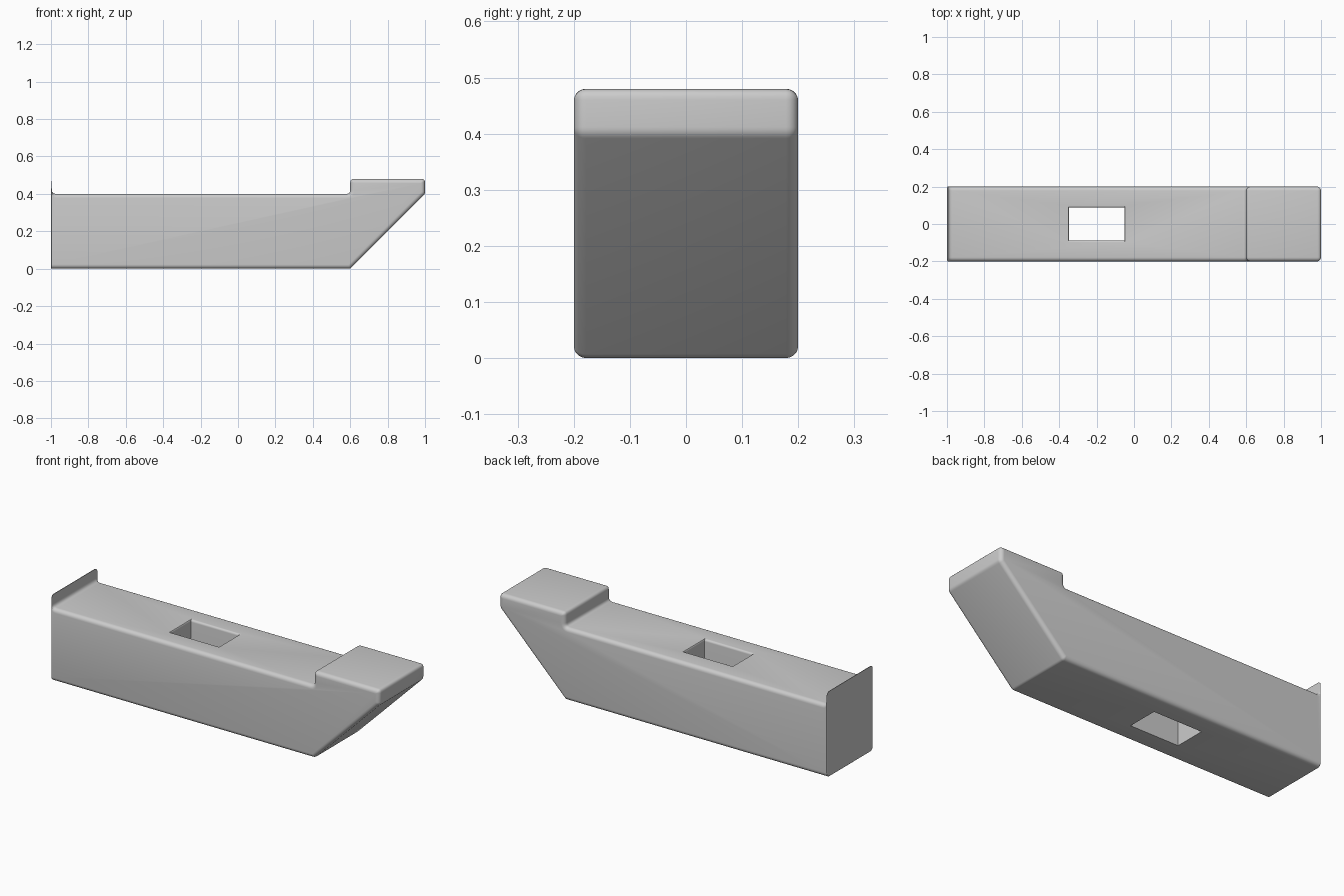
import bpy
import bmesh
import math
from mathutils import Vector

cube = bpy.data.objects.get("Cube")
if cube:
    bpy.data.objects.remove(cube)

HALF_WIDTH = 0.2
RIM = 0.022
STEPS = 5

# Side profile, counter-clockwise:
# x, z, corner rounding, rim inset of the edge that starts here
PROFILE = [
    (-1, 0, 0.005, 1),
    (0.6, 0, 0.01, 1),
    (1, 0.4, 0.012, 1),
    (1, 0.48, 0.02, 1),
    (0.6, 0.48, 0.02, 1),
    (0.6, 0.4, 0.02, 1),
    (-0.995, 0.4, 0.022, 0),
    (-0.997, 0.47, 0, 1),
    (-1, 0.47, 0, 0.15),
]


def inset_profile(d):
    """Inset the profile by d, then round its corners."""
    pts = [Vector((x, z)) for x, z, _, _ in PROFILE]
    n = len(pts)
    lines = []
    for i in range(n):
        along = (pts[(i + 1) % n] - pts[i]).normalized()
        normal = Vector((-along.y, along.x))
        lines.append((along, normal, normal.dot(pts[i]) + d * PROFILE[i][3]))
    corners, turns = [], []
    for i in range(n):
        (a, n1, c1), (b, n2, c2) = lines[i - 1], lines[i]
        det = n1.x * n2.y - n1.y * n2.x
        corners.append(Vector((c1 * n2.y - c2 * n1.y,
                               n1.x * c2 - n2.x * c1)) / det)
        turns.append(math.atan2(a.x * b.y - a.y * b.x, a.dot(b)))
    out = []
    for i, p in enumerate(corners):
        t = PROFILE[i][2]
        if t and PROFILE[i - 1][3] == PROFILE[i][3]:
            t = max(t - d * math.tan(turns[i] / 2), 0.001)
        start = p - lines[i - 1][0] * t
        end = p + lines[i][0] * t
        for k in range(STEPS + 1):
            u = k / STEPS
            out.append(start * (1 - u) ** 2 + p * (2 * u * (1 - u)) + end * u * u)
    return out


def loft(name, sections):
    """Skin a list of equal-length closed sections and cap both ends."""
    bm = bmesh.new()
    rings = [[bm.verts.new(p) for p in s] for s in sections]
    for r, s in zip(rings, rings[1:]):
        for i in range(len(r)):
            j = (i + 1) % len(r)
            bm.faces.new((r[i], r[j], s[j], s[i]))
    bm.faces.new(rings[0])
    bm.faces.new(rings[-1])
    bmesh.ops.remove_doubles(bm, verts=bm.verts, dist=0.00005)
    bmesh.ops.recalc_face_normals(bm, faces=bm.faces)
    mesh = bpy.data.meshes.new(name)
    bm.to_mesh(mesh)
    bm.free()
    obj = bpy.data.objects.new(name, mesh)
    bpy.context.collection.objects.link(obj)
    return obj


# Body: extruded profile with rounded rims on both sides
angles = [k / STEPS * math.pi / 2 for k in range(STEPS + 1)]
front = [(-HALF_WIDTH + RIM * (1 - math.cos(a)), RIM * (1 - math.sin(a)))
         for a in angles]
layers = front + [(-y, d) for y, d in reversed(front)]
body = loft("beam_body", [[(p.x, y, p.y) for p in inset_profile(d)]
                          for y, d in layers])

# Slot through the deck, flaring at its rounded upper edges
FLARE = 0.012
levels = [(-0.1, 0)]
levels += [(0.4 - FLARE * (1 - math.sin(a)), FLARE * (1 - math.cos(a)))
           for a in angles]
levels.append((0.5, FLARE))
slot = loft("slot_cutter", [
    [(-0.2 + sx * (0.148 + 0.4 * f), sy * (0.087 + f), z)
     for sx, sy in ((-1, -1), (1, -1), (1, 1), (-1, 1))]
    for z, f in levels])
slot.hide_render = True

cut = body.modifiers.new("slot", 'BOOLEAN')
cut.operation = 'DIFFERENCE'
cut.solver = 'EXACT'
cut.object = slot
bpy.ops.object.select_all(action='DESELECT')
body.select_set(True)
bpy.context.view_layer.objects.active = body
bpy.ops.object.modifier_apply(modifier=cut.name)
bpy.data.objects.remove(slot)
bpy.ops.object.shade_smooth_by_angle(angle=math.radians(30))
